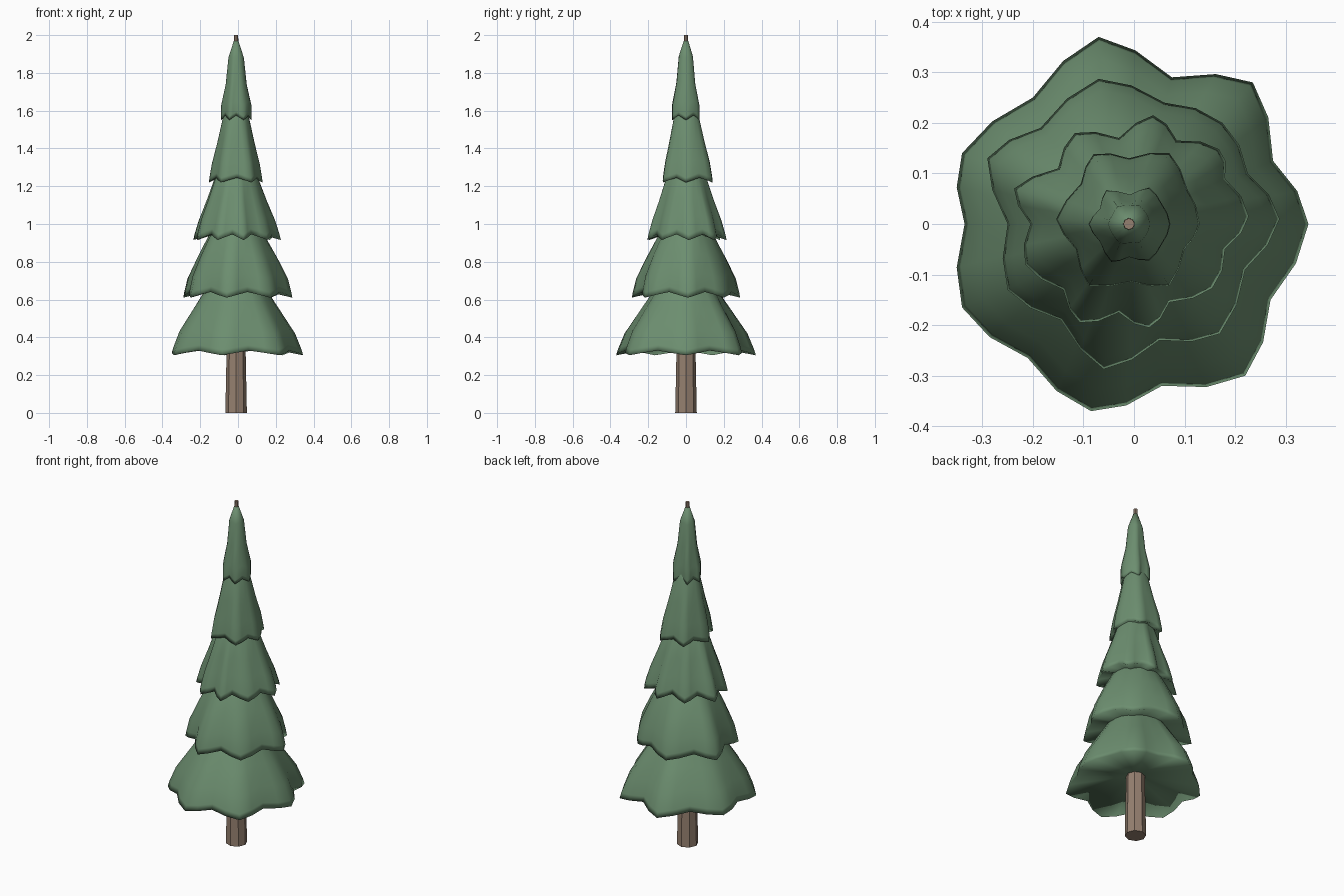
import bpy, bmesh, math

cube = bpy.data.objects.get("Cube")
if cube:
    bpy.data.objects.remove(cube)

CENTRE_X = -0.01


def material(name, colour):
    m = bpy.data.materials.new(name)
    m.use_nodes = True
    m.diffuse_color = (*colour, 1)
    m.node_tree.nodes["Principled BSDF"].inputs["Base Color"].default_value = (*colour, 1)
    return m


needle_green = material("needle green", (0.15, 0.27, 0.16))
bark_brown = material("bark brown", (0.30, 0.215, 0.16))


def loft(name, rings, mat, angle):
    """Skin a stack of equal rings and cap both ends."""
    bm = bmesh.new()
    loops = [[bm.verts.new(p) for p in ring] for ring in rings]
    for low, high in zip(loops, loops[1:]):
        n = len(low)
        for i in range(n):
            j = (i + 1) % n
            bm.faces.new((low[i], low[j], high[j], high[i]))
    bm.faces.new(loops[0][::-1])
    bm.faces.new(loops[-1])
    bmesh.ops.recalc_face_normals(bm, faces=bm.faces)
    mesh = bpy.data.meshes.new(name)
    bm.to_mesh(mesh)
    bm.free()
    obj = bpy.data.objects.new(name, mesh)
    bpy.context.collection.objects.link(obj)
    mesh.materials.append(mat)
    bpy.ops.object.select_all(action="DESELECT")
    bpy.context.view_layer.objects.active = obj
    obj.select_set(True)
    bpy.ops.object.shade_smooth_by_angle(angle=math.radians(angle))


def scalloped(outline):
    """Outline alternates tip and valley; returns samples of (x, y, droop)."""
    samples = []
    for i, (x, y) in enumerate(outline):
        u, v = outline[(i + 1) % len(outline)]
        samples.append((x - CENTRE_X, y, 1 - i % 2))
        # swell the middle of each edge so the lobes look rounded
        samples.append((((x + u) / 2 - CENTRE_X) * 1.04, (y + v) / 2 * 1.04, .5))
    return samples


def tier(name, outline, droop, profile):
    """Profile rows: height, radius relative to the rim, strength of the scallops."""
    samples = scalloped(outline)
    mean = sum(math.hypot(x, y) for x, y, _ in samples) / len(samples)
    base = profile[0][0]
    # shallow underside, from the core out to the rim
    rows = [(base + .06, .15, 0)] + profile
    rings = []
    for z, scale, wave in rows:
        ring = []
        for x, y, d in samples:
            factor = scale * (wave + (1 - wave) * mean / math.hypot(x, y))
            ring.append((CENTRE_X + x * factor, y * factor, z + droop * (1 - d) * wave))
        rings.append(ring)
    loft(name, rings, needle_green, 180)


# Branch tiers, bottom to top
tier("bottom_branches",
     [(.345, 0), (.275, .125), (.235, .28), (.075, .29), (-.07, .37), (-.2, .25), (-.34, .14),
      (-.335, 0), (-.34, -.165), (-.21, -.265), (-.085, -.37), (.055, -.32), (.22, -.3), (.27, -.15)],
     .025,
     [(.305, 1, 1), (.335, .975, 1), (.42, .88, 1), (.53, .68, .9), (.64, .48, .7), (.78, .2, .3)])
tier("lower_branches",
     [(.288, .01), (.225, .1), (.175, .2), (.06, .24), (-.07, .287), (-.185, .19), (-.29, .13),
      (-.25, 0), (-.25, -.13), (-.145, -.19), (-.06, -.287), (.05, -.23), (.17, -.217), (.22, -.09)],
     .03,
     [(.61, 1, 1), (.64, .98, 1), (.71, .92, 1), (.82, .74, .9), (.95, .5, .7), (1.06, .2, .3)])
tier("middle_branches",
     [(.227, .015), (.18, .09), (.168, .148), (.085, .165), (.038, .215), (-.03, .17),
      (-.117, .18), (-.15, .11), (-.237, .07), (-.205, 0), (-.215, -.08), (-.14, -.13),
      (-.107, -.195), (-.03, -.175), (.03, -.205), (.07, -.155), (.155, -.127), (.18, -.05)],
     .03,
     [(.915, 1, 1), (.945, .97, 1), (1.02, .87, 1), (1.12, .7, .9), (1.25, .5, .7), (1.36, .2, .3)])
tier("upper_branches",
     [(.13, 0), (.105, .07), (.07, .14), (-.01, .13), (-.08, .138), (-.105, .08),
      (-.154, .01), (-.115, -.05), (-.09, -.122), (-.005, -.115), (.07, -.122), (.1, -.05)],
     .025,
     [(1.22, 1, 1), (1.245, .98, 1), (1.32, .89, 1), (1.43, .7, .8), (1.56, .5, .6), (1.66, .2, .3)])
tier("top_branches",
     [(.072, 0), (.055, .04), (.03, .072), (-.008, .057), (-.055, .067), (-.067, .03),
      (-.09, 0), (-.067, -.035), (-.045, -.075), (-.01, -.065), (.03, -.072), (.055, -.04)],
     .025,
     [(1.55, 1, 1), (1.57, 1, 1), (1.63, .99, .9), (1.74, .7, .7), (1.88, .53, .4), (1.97, .16, 0)])

# Tapered trunk running up to the bare tip
SIDES = 8
trunk = []
for z, r in [(0, .057), (.5, .047), (1.5, .02), (2, .011)]:
    trunk.append([(CENTRE_X + r * math.cos(math.tau * i / SIDES),
                   r * math.sin(math.tau * i / SIDES), z) for i in range(SIDES)])
loft("trunk", trunk, bark_brown, 30)
